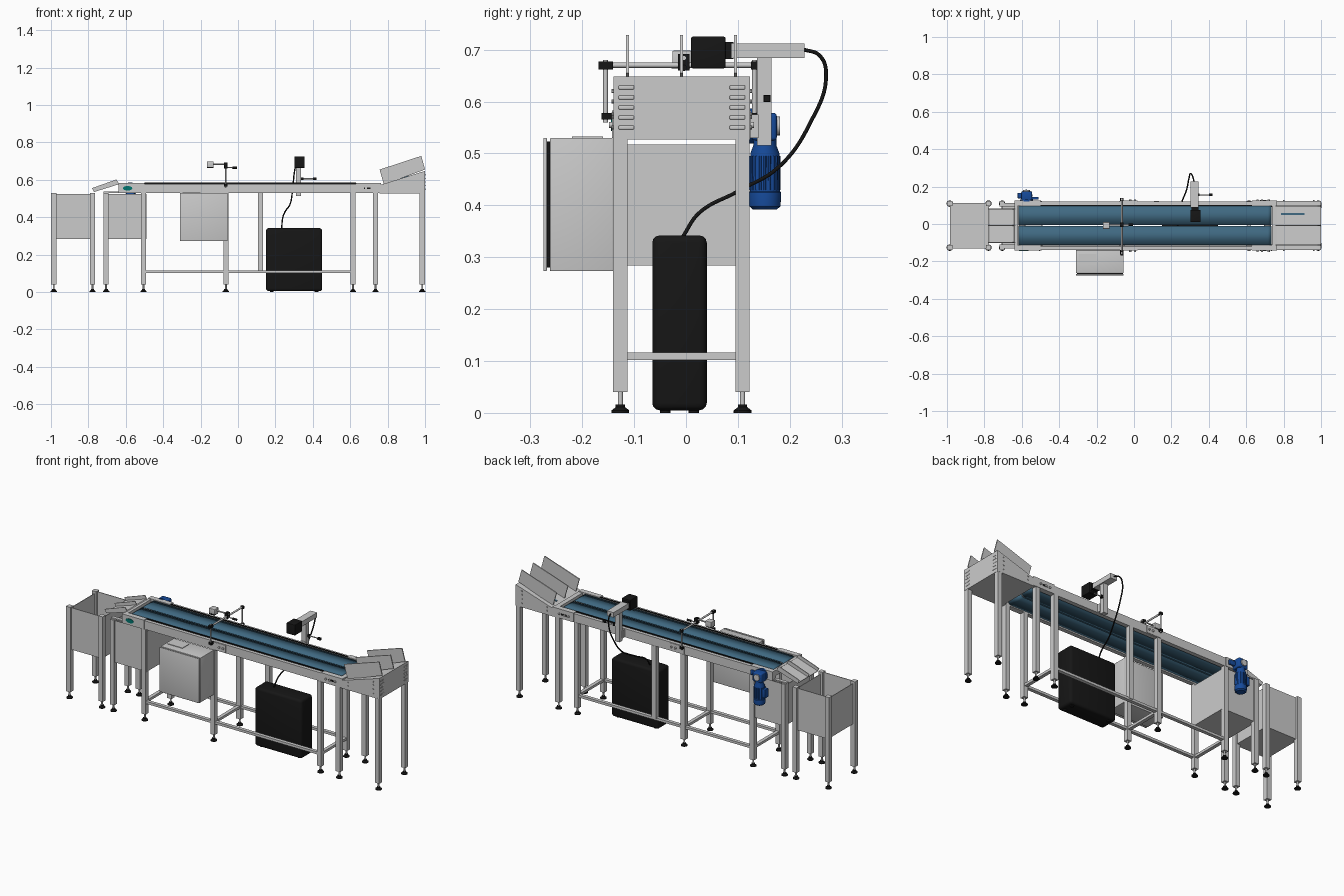
import bpy, bmesh, math
from mathutils import Vector


def material(name, rgb):
    m = bpy.data.materials.new(name)
    m.diffuse_color = (*rgb, 1)
    return m


BLACK = material("black", (0.008, 0.008, 0.008))
BELT = material("belt_blue", (0.05, 0.14, 0.22))
BLUE = material("motor_blue", (0.008, 0.07, 0.33))
TEAL = material("teal", (0.0, 0.18, 0.16))


def finish(name, bm, mat=None, smooth=False):
    bmesh.ops.recalc_face_normals(bm, faces=bm.faces)
    me = bpy.data.meshes.new(name)
    bm.to_mesh(me)
    bm.free()
    ob = bpy.data.objects.new(name, me)
    bpy.context.collection.objects.link(ob)
    if mat:
        me.materials.append(mat)
    if smooth:
        bpy.ops.object.select_all(action='DESELECT')
        ob.select_set(True)
        bpy.context.view_layer.objects.active = ob
        bpy.ops.object.shade_smooth_by_angle(angle=math.radians(35))
    return ob


def box(name, x, y, z, mat=None, bevel=0):
    bm = bmesh.new()
    bmesh.ops.create_cube(bm, size=1)
    for v in bm.verts:
        v.co = [r[0] if c < 0 else r[1] for c, r in zip(v.co, (x, y, z))]
    if bevel:
        bmesh.ops.bevel(bm, geom=bm.edges[:], offset=bevel, segments=3, profile=0.5, affect='EDGES')
    return finish(name, bm, mat, bool(bevel))


def prism(name, pts, y0, y1, mat=None):
    """Extrude an xz outline along y."""
    bm = bmesh.new()
    f = bm.faces.new([bm.verts.new((x, y0, z)) for x, z in pts])
    ext = bmesh.ops.extrude_face_region(bm, geom=[f])
    for v in ext["geom"]:
        if isinstance(v, bmesh.types.BMVert):
            v.co.y = y1
    return finish(name, bm, mat)


def rod(name, a, b, r, mat=None, r2=None, n=24):
    a, b = Vector(a), Vector(b)
    bm = bmesh.new()
    bmesh.ops.create_cone(bm, cap_ends=True, segments=n, radius1=r, radius2=r if r2 is None else r2,
                          depth=(b - a).length)
    q = Vector((0, 0, 1)).rotation_difference(b - a)
    for v in bm.verts:
        v.co = q @ v.co + (a + b) / 2
    return finish(name, bm, mat, True)


def lathe(name, prof, loc, mat=None, n=24):
    bm = bmesh.new()
    rings = [[bm.verts.new((loc[0] + r * math.cos(2 * math.pi * i / n),
                            loc[1] + r * math.sin(2 * math.pi * i / n), loc[2] + z))
              for i in range(n)] for r, z in prof]
    for p, q in zip(rings, rings[1:]):
        for i in range(n):
            bm.faces.new((p[i], p[(i + 1) % n], q[(i + 1) % n], q[i]))
    bm.faces.new(rings[0])
    bm.faces.new(rings[-1])
    return finish(name, bm, mat, True)


YF, YB, YC = -0.1265, 0.109, -0.0085   # front legs, back legs, conveyor centre line
H = 0.0137                              # half leg width

# Legs with levelling feet
for x in (-0.985, -0.778, -0.705, -0.505, -0.065, 0.615, 0.735, 0.985):
    for side, y in (("front", YF), ("back", YB)):
        box(f"{side}_leg", (x - H, x + H), (y - H, y + H), (0.04, 0.53))
        lathe("foot", [(0.017, 0), (0.017, 0.005), (0.009, 0.011), (0.009, 0.016)], (x, y, 0), BLACK)
        rod("foot_stem", (x, y, 0.014), (x, y, 0.041), 0.005, n=12)
box("rear_post", (0.106, 0.134), (YB - H, YB + H), (0.11, 0.53))

# Lower frame rails
for y in (YF, YB):
    box("lower_rail", (-0.5, 0.61), (y - 0.01, y + 0.01), (0.102, 0.116))
for x in (-0.505, -0.065, 0.615):
    box("lower_cross_rail", (x - 0.01, x + 0.01), (YF, YB), (0.102, 0.116))

# Conveyor side frames, end plates, splice plates and bolts
for s in (-1, 1):
    def yr(a, b):
        return tuple(sorted((YC + s * a, YC + s * b)))
    box("side_frame", (-0.5, 0.63), yr(0.106, 0.130), (0.53, 0.579))
    box("frame_edge_strip", (-0.5, 0.63), yr(0.106, 0.111), (0.579, 0.585), BLACK)
    for x0, x1 in ((-0.64, -0.5), (0.63, 0.765)):
        box("end_plate", (x0, x1), yr(0.104, 0.134), (0.53, 0.583))
    box("splice_plate", (-0.075, 0.02), yr(0.129, 0.133), (0.533, 0.576))
    for x in (-0.02, 0.005, 0.66, 0.685, 0.72):
        y = YC + s * 0.131
        rod("bolt", (x, y, 0.555), (x, y + s * 0.009, 0.555), 0.006, n=12)
    box("frame_slot", (0.675, 0.708), yr(0.133, 0.1355), (0.55, 0.56), BLACK)

# Oval cover on the drive end
oval = rod("oval_cover", (-0.59, -0.142, 0), (-0.59, -0.145, 0), 0.012, TEAL)
for v in oval.data.vertices:
    v.co.x = -0.59 + (v.co.x + 0.59) * 2.1
    v.co.z += 0.555

# Twin belts as closed loops, with a centre gap
for y0, y1 in ((-0.112, -0.012), (-0.005, 0.096)):
    bm = bmesh.new()
    R, pts = 0.021, []
    for cx, a0 in ((0.714, -90), (-0.597, 90)):
        for i in range(13):
            a = math.radians(a0 + i * 15)
            pts.append((cx + R * math.cos(a), 0.557 + R * math.sin(a)))
    A = [bm.verts.new((x, y0, z)) for x, z in pts]
    B = [bm.verts.new((x, y1, z)) for x, z in pts]
    for i in range(len(pts)):
        j = (i + 1) % len(pts)
        bm.faces.new((A[i], A[j], B[j], B[i]))
    belt = finish("belt", bm, BELT, True)
    sol = belt.modifiers.new("thickness", 'SOLIDIFY')
    sol.thickness = 0.002
for x in (0.714, -0.597):
    rod("end_roller", (x, -0.115, 0.557), (x, 0.098, 0.557), 0.018)
box("discharge_end_bar", (-0.64, -0.622), (-0.115, 0.098), (0.55, 0.58))
box("infeed_end_bar", (0.738, 0.765), (-0.115, 0.098), (0.55, 0.58))

# Infeed hopper with inclined top, lane dividers and vents
prism("infeed_hopper", [(0.757, 0.527), (0.757, 0.572), (0.79, 0.582), (1.0, 0.648), (1.0, 0.527)],
      -0.14, 0.123)
for y in (-0.1125, YC, 0.0955):
    prism("infeed_divider", [(0.757, 0.655), (0.98, 0.728), (1.0, 0.655), (0.78, 0.575)],
          y - 0.003, y + 0.003)
prism("infeed_strip", [(0.787, 0.581), (0.787, 0.584), (0.912, 0.623), (0.912, 0.62)], 0.047, 0.058, BELT)
for y in (-0.115, 0.099):
    for k in range(5):
        z = 0.55 + k * 0.0193
        box("vent_louvre", (0.994, 1.0015), (y - 0.015, y + 0.015), (z - 0.004, z + 0.004), None, 0.002)
for y, d in ((-0.14, -1), (0.123, 1)):
    for x, z in ((0.80, 0.55), (0.80, 0.57), (0.96, 0.55), (0.96, 0.575), (0.96, 0.60), (0.96, 0.62)):
        rod("hopper_bolt", (x, y, z), (x, y + d * 0.004, z), 0.004, n=10)

# Discharge chute with three guides
prism("chute_plate", [(-0.77, 0.535), (-0.773, 0.54), (-0.642, 0.583), (-0.635, 0.578)], -0.10, 0.083)
for y in (-0.098, YC, 0.081):
    prism("chute_guide", [(-0.77, 0.535), (-0.78, 0.556), (-0.65, 0.602), (-0.635, 0.577)],
          y - 0.0025, y + 0.0025)
for y in (-0.12, 0.103):
    box("chute_bracket", (-0.72, -0.63), (y - 0.01, y + 0.01), (0.53, 0.537))

# Open-topped collecting bins
for x0, x1 in ((-0.985, -0.775), (-0.708, -0.49)):
    t = 0.004
    box("bin_floor", (x0, x1), (-0.127, 0.11), (0.284, 0.288))
    for y in (-0.129, 0.111):
        box("bin_side", (x0, x1), (y - t / 2, y + t / 2), (0.284, 0.525))
    for x in (x0, x1 - t):
        box("bin_end", (x, x + t), (-0.127, 0.11), (0.284, 0.517))

# Control cabinet
box("cabinet_body", (-0.31, -0.055), (-0.262, -0.14), (0.273, 0.53), None, 0.002)
box("cabinet_seal", (-0.305, -0.06), (-0.269, -0.26), (0.28, 0.523), BLACK)
box("cabinet_door", (-0.31, -0.055), (-0.275, -0.268), (0.273, 0.53), None, 0.002)
box("cabinet_panel", (-0.297, -0.2), (-0.22, -0.16), (0.53, 0.533))

# Black floor unit
box("floor_unit", (0.15, 0.45), (-0.065, 0.04), (0.005, 0.342), BLACK, 0.014)
for x in (0.18, 0.42):
    for y in (-0.04, 0.015):
        rod("unit_pad", (x, y, 0), (x, y, 0.01), 0.01, BLACK)

# Drive motor and gearbox
M = (-0.575, 0.152, 0)
lathe("motor_body", [(0.023, 0.392), (0.03, 0.398), (0.0315, 0.42), (0.031, 0.425), (0.029, 0.427),
                     (0.028, 0.5), (0.022, 0.516), (0.022, 0.53)], M, BLUE, 32)
for i in range(20):
    a = i * math.pi / 10
    c, s = math.cos(a), math.sin(a)
    rod("motor_fin", (M[0] + c * .0275, M[1] + s * .0275, 0.43), (M[0] + c * .0275, M[1] + s * .0275, 0.495),
        0.003, BLUE, n=6)
box("motor_terminal_box", (-0.622, -0.598), (0.137, 0.167), (0.44, 0.49), BLUE, 0.003)
box("gearbox", (-0.603, -0.545), (0.127, 0.175), (0.525, 0.578), BLUE, 0.006)
rod("gearbox_flange", (-0.575, 0.12, 0.553), (-0.575, 0.13, 0.553), 0.034, BLUE)
rod("gearbox_cap", (-0.575, 0.172, 0.553), (-0.575, 0.181, 0.553), 0.018)
box("gearbox_arm", (-0.55, -0.51), (0.13, 0.145), (0.54, 0.566), BLUE, 0.004)

# Sensor bridge across the belt
X = -0.065
for y, d in ((-0.155, 1), (0.132, -1)):
    rod("bridge_post", (X, y, 0.56), (X, y, 0.68), 0.0045)
    box("bridge_base_clamp", (X - 0.009, X + 0.009), (y - 0.008, y + 0.018 if d > 0 else y + 0.008),
        (0.565, 0.578), BLACK)
    box("bridge_clamp", (X - 0.008, X + 0.008), (y - 0.014, y + 0.014) if d > 0 else (y - 0.007, y + 0.007),
        (0.662, 0.677), BLACK)
rod("bridge_bar", (X, -0.165, 0.67), (X, 0.137, 0.67), 0.005)
box("sensor_clamp", (X - 0.009, X + 0.009), (-0.015, 0.007), (0.66, 0.692), BLACK)
rod("sensor_rod", (-0.15, -0.004, 0.684), (-0.055, -0.004, 0.684), 0.004)
box("sensor_head", (-0.167, -0.13), (-0.026, 0.01), (0.668, 0.698), None, 0.002)
box("sensor_face", (-0.165, -0.132), (-0.028, 0.008), (0.664, 0.67), BLACK)
rod("probe_rod", (X, -0.004, 0.667), (-0.03, -0.004, 0.665), 0.003)
rod("probe_tip", (-0.03, -0.004, 0.665), (-0.005, -0.004, 0.665), 0.006, BLACK)

# Inspection camera on its stand
box("camera_post", (0.309, 0.338), (0.137, 0.165), (0.515, 0.688))
box("post_mount", (0.305, 0.342), (0.12, 0.14), (0.53, 0.575))
box("camera_arm", (0.303, 0.345), (0.088, 0.228), (0.684, 0.712))
box("camera_coupling", (0.308, 0.345), (0.072, 0.092), (0.682, 0.715), BLACK)
box("camera_head", (0.302, 0.356), (0.01, 0.076), (0.664, 0.725), BLACK, 0.003)
rod("reflector_rod", (0.33, 0.156, 0.606), (0.405, 0.156, 0.606), 0.003)
box("reflector_tip", (0.4, 0.42), (0.15, 0.162), (0.6, 0.612), BLACK)
box("reflector_clamp", (0.336, 0.35), (0.149, 0.163), (0.599, 0.613), BLACK)

# Cable from camera arm to floor unit
cu = bpy.data.curves.new("cable", 'CURVE')
cu.dimensions = '3D'
cu.bevel_depth = 0.0037
cu.bevel_resolution = 3
cu.use_fill_caps = True
sp = cu.splines.new('BEZIER')
path = [(0.322, 0.225, 0.701), (0.312, 0.258, 0.688), (0.303, 0.27, 0.65), (0.293, 0.24, 0.56),
        (0.28, 0.18, 0.475), (0.25, 0.1, 0.427), (0.237, 0.025, 0.385), (0.234, -0.006, 0.34)]
sp.bezier_points.add(len(path) - 1)
for p, co in zip(sp.bezier_points, path):
    p.co = co
    p.handle_left_type = p.handle_right_type = 'AUTO'
cable = bpy.data.objects.new("cable", cu)
cu.materials.append(BLACK)
bpy.context.collection.objects.link(cable)
